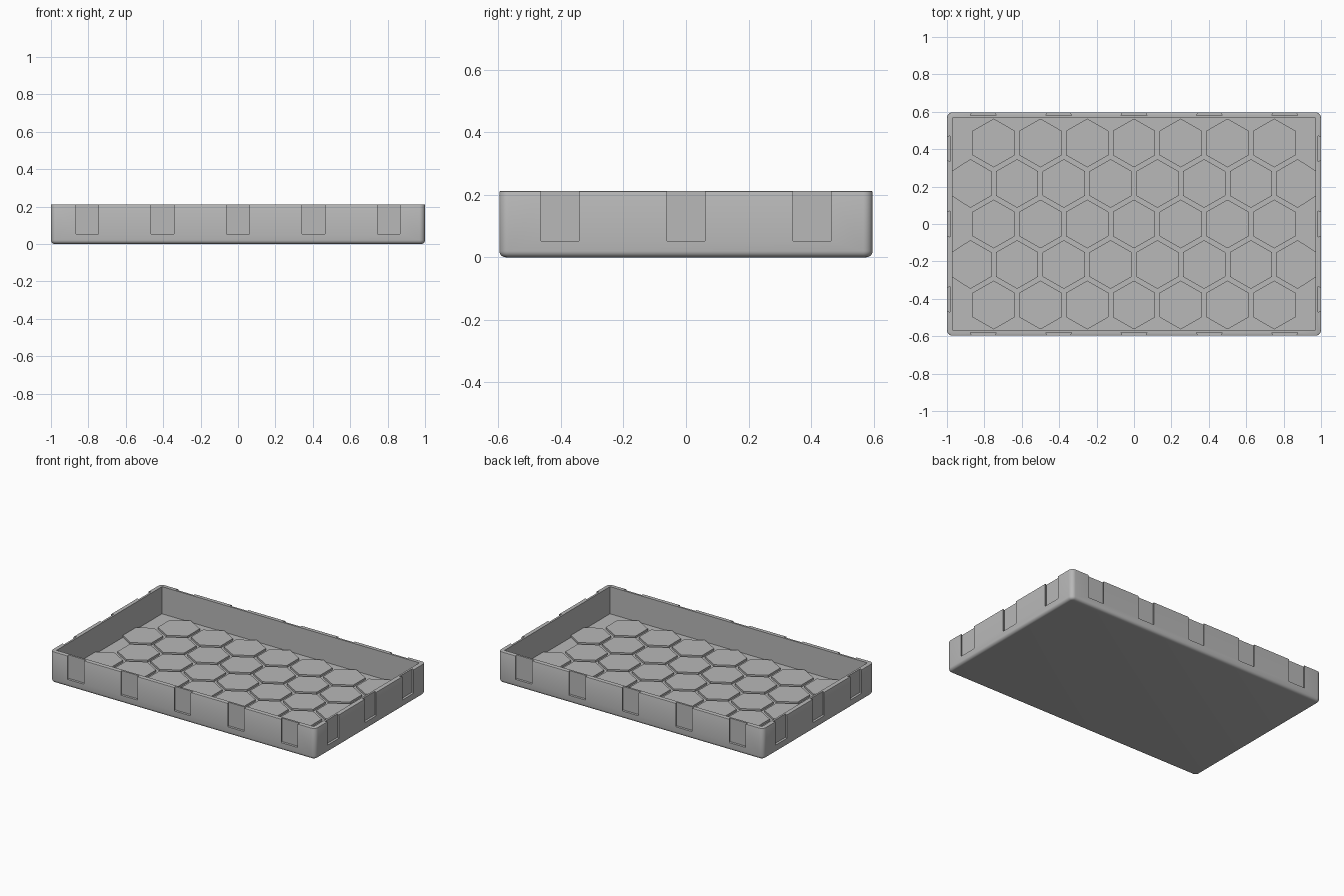
import bpy, bmesh, math
from mathutils import Vector, Matrix

if "Cube" in bpy.data.objects:
    bpy.data.objects.remove(bpy.data.objects["Cube"], do_unlink=True)

HALF_X, HALF_Y, HEIGHT = 1.0, 0.597, 0.212
WALL, FLOOR = 0.029, 0.027
PITCH = 0.25        # spacing of the hexagons
SIDE = PITCH / math.sqrt(3)

grey = bpy.data.materials.new("plain grey")
grey.use_nodes = True
grey.diffuse_color = (0.48, 0.48, 0.48, 1)
grey.node_tree.nodes["Principled BSDF"].inputs["Base Color"].default_value = (0.48, 0.48, 0.48, 1)


def make_object(name, bm):
    bmesh.ops.recalc_face_normals(bm, faces=bm.faces)
    mesh = bpy.data.meshes.new(name)
    bm.to_mesh(mesh)
    bm.free()
    mesh.materials.append(grey)
    obj = bpy.data.objects.new(name, mesh)
    bpy.context.collection.objects.link(obj)
    return obj


def prism(bm, points, low, high):
    """Closed prism over a flat outline."""
    face = bm.faces.new([bm.verts.new((p[0], p[1], low)) for p in points])
    top = bmesh.ops.extrude_face_region(bm, geom=[face])["geom"]
    verts = [v for v in top if isinstance(v, bmesh.types.BMVert)]
    bmesh.ops.translate(bm, verts=verts, vec=(0, 0, high - low))


def rectangle(x, y):
    return [(-x, -y), (x, -y), (x, y), (-x, y)]


def bevel(bm, rule, width, segments):
    edges = [e for e in bm.edges if rule(e)]
    bmesh.ops.bevel(bm, geom=edges, offset=width, segments=segments,
                    affect='EDGES', profile=0.5)


# Outer block with rounded corners, rounded base and a slightly eased rim
bm = bmesh.new()
prism(bm, rectangle(HALF_X, HALF_Y), 0, HEIGHT)
bevel(bm, lambda e: abs(e.verts[0].co.z - e.verts[1].co.z) > 0.1, 0.03, 6)
bevel(bm, lambda e: all(v.co.z < 0.001 for v in e.verts), 0.02, 5)
bevel(bm, lambda e: all(v.co.z > HEIGHT - 0.001 for v in e.verts), 0.004, 2)
tray = make_object("tray", bm)

# Cutter: the cavity and the flared connector slots around the outside
bm = bmesh.new()
prism(bm, rectangle(HALF_X - WALL, HALF_Y - WALL), FLOOR, 0.4)
half_slot = [(0.061, -0.03), (0.061, 0), (0.069, 0.016)]
slot = half_slot + [(-x, y) for x, y in reversed(half_slot)]


def cut_slots(count, reach, turns):
    for i in range(count):
        along = (i - (count - 1) / 2) * 0.403
        for turn in turns:
            spin = Matrix.Rotation(math.radians(turn), 3, 'Z')
            prism(bm, [spin @ Vector((x + along, y - reach, 0)) for x, y in slot], 0.052, 0.4)


cut_slots(5, HALF_Y, (0, 180))
cut_slots(3, HALF_X, (90, 270))
cutter = make_object("slot_cutter", bm)
cutter.hide_render = True

mod = tray.modifiers.new("cavity and slots", 'BOOLEAN')
mod.operation = 'DIFFERENCE'
mod.solver = 'EXACT'
mod.object = cutter
bpy.context.view_layer.objects.active = tray
bpy.ops.object.modifier_apply(modifier=mod.name)
bpy.data.objects.remove(cutter, do_unlink=True)

# Raised hexagon tiles on the floor, with gaps between them
bm = bmesh.new()
radius = SIDE - 0.014
for row in range(-2, 3):
    shift = PITCH / 2 if row % 2 else 0
    for column in range(-4, 4):
        x, y = column * PITCH + shift, row * SIDE * 1.5
        if abs(x) > 0.9:
            continue
        outline = []
        for k in range(6):
            a = math.radians(30 + 60 * k)
            px = x + radius * math.cos(a)
            limit = HALF_X - WALL + 0.005
            outline.append((max(-limit, min(limit, px)), y + radius * math.sin(a)))
        prism(bm, outline, FLOOR - 0.01, FLOOR + 0.014)
make_object("floor_hexagons", bm)

# Smooth the rounded edges, keep the rest crisp
bpy.ops.object.select_all(action='DESELECT')
tray.select_set(True)
bpy.context.view_layer.objects.active = tray
bpy.ops.object.shade_smooth_by_angle(angle=math.radians(30))
